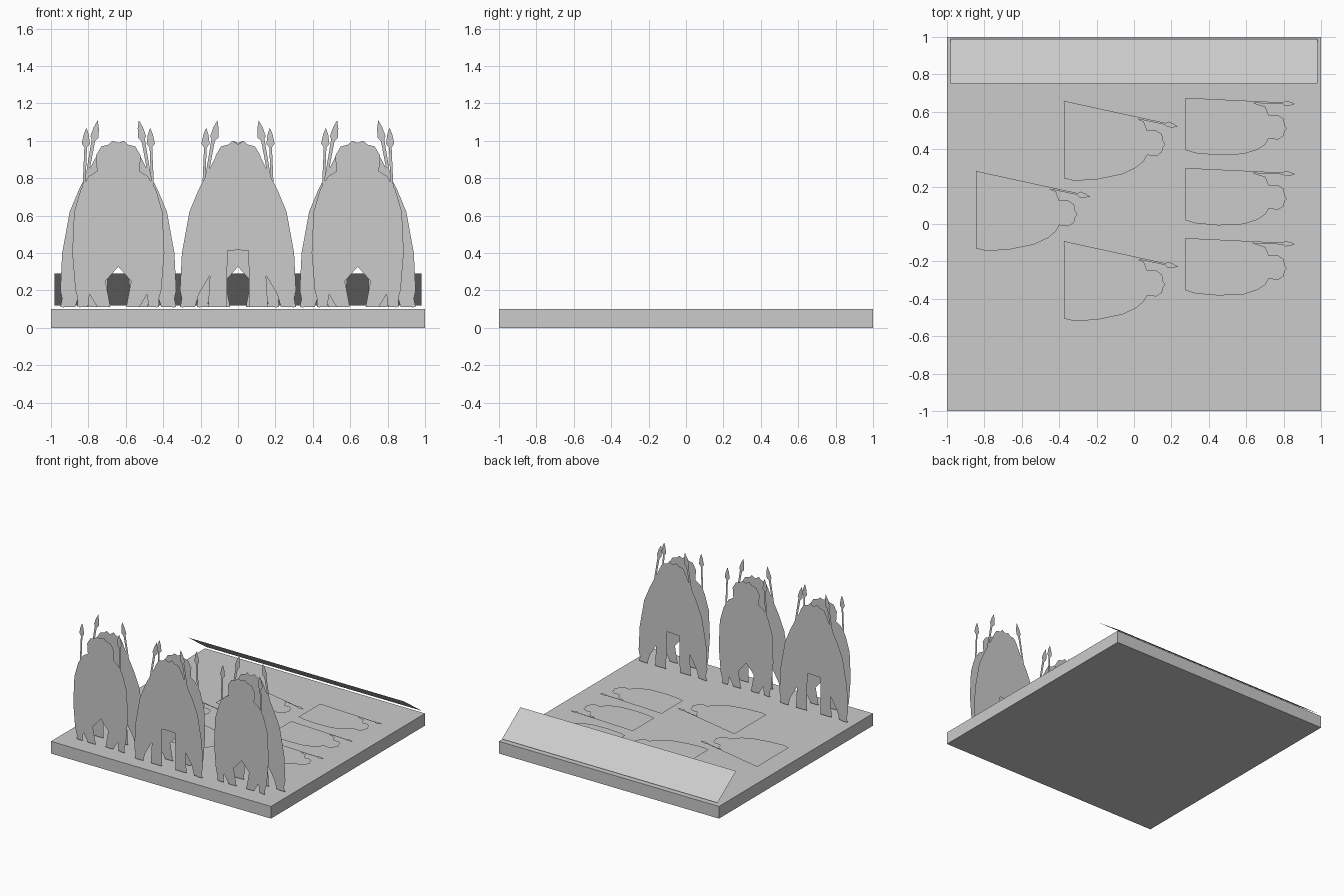
import bpy, bmesh
from mathutils import Vector

cube = bpy.data.objects.get("Cube")
if cube:
    bpy.data.objects.remove(cube, do_unlink=True)

grey = bpy.data.materials.new("plain grey")
grey.use_nodes = True
colour = (0.6, 0.6, 0.6, 1)
grey.diffuse_color = colour
grey.node_tree.nodes["Principled BSDF"].inputs["Base Color"].default_value = colour

# Cloaked warrior outline (across, up): cloak, helmet, far shoulder, feet
CLOAK = [(-.29, .11), (-.31, .2), (-.3, .4), (-.26, .62), (-.21, .74), (-.16, .81),
         (-.11, .84), (-.12, .92), (-.09, .97), (-.05, .98), (-.03, 1), (0, .98),
         (.05, .97), (.08, .92), (.08, .84), (.15, .81), (.19, .7), (.22, .5),
         (.27, .3), (.31, .11), (.26, .11), (.2, .28), (.13, .33), (.09, .41),
         (-.07, .42), (-.09, .25), (-.06, .11), (-.16, .11), (-.13, .2),
         (-.15, .28), (-.21, .18), (-.23, .11)]


def finish(name, bm):
    mesh = bpy.data.meshes.new(name)
    bm.to_mesh(mesh)
    bm.free()
    mesh.materials.append(grey)
    obj = bpy.data.objects.new(name, mesh)
    bpy.context.collection.objects.link(obj)
    return obj


def spear_outline(butt, tip):
    """Thin shaft with a leaf-shaped head, from butt to tip."""
    butt, tip = Vector(butt), Vector(tip)
    along = (tip - butt).normalized()
    side = Vector((along.y, -along.x))
    right = [(0, .009), (.89, .007), (.91, .022), (.96, .014)]
    edge = [butt.lerp(tip, t) + side * w for t, w in right]
    back = [butt.lerp(tip, t) - side * w for t, w in reversed(right)]
    return edge + [tip] + back


def narrow(point):
    """Taper the wide cloak toward the feet for the slimmer figure."""
    x, z = point
    return x * (1 - max(0, .85 - z) * .4), z


WIDE = (CLOAK, spear_outline((.3, .11), (.11, 1.11)))
SLIM = ([narrow(p) for p in CLOAK], spear_outline((.21, .11), (.17, 1.07)))


def flat_figure(name, outlines, place):
    """Paper-flat figure; place maps (across, up) to a 3D point."""
    bm = bmesh.new()
    for outline in outlines:
        bm.faces.new([bm.verts.new(place(x, z)) for x, z in outline])
    bmesh.ops.triangulate(bm, faces=bm.faces[:])
    return finish(name, bm)


def standing(name, outlines, cx, y):
    """Figure and its mirrored twin, back to back."""
    for label, sign in (("left", 1), ("right", -1)):
        depth = y - sign * .003
        flat_figure(name + "_" + label, outlines,
                    lambda x, z: (cx + sign * x, depth, z))


def lying(name, outlines, x0, y0, spread):
    flat_figure(name, outlines,
                lambda x, z: (x0 + (z - .11) * .61, y0 + x * spread, .11))


# Square base slab
bm = bmesh.new()
bmesh.ops.create_cube(bm, size=2)
for v in bm.verts:
    v.co.z = .1 if v.co.z > 0 else 0
finish("base_slab", bm)

# Tilted panel along the back edge
bm = bmesh.new()
panel = [(-.98, .75, .29), (.98, .75, .29), (.98, .99, .12), (-.98, .99, .12)]
bm.faces.new([bm.verts.new(p) for p in panel])
finish("tilted_panel", bm)

# Three standing pairs: slim in front at the sides, wide in front at the centre
for side, cx, wide_y, slim_y in (("west", -.64, -.745, -.87),
                                 ("centre", 0, -.9, -.78),
                                 ("east", .64, -.745, -.87)):
    standing("wide_warrior_" + side, WIDE, cx, wide_y)
    standing("slim_warrior_" + side, SLIM, cx, slim_y)

# Flat silhouettes lying on the slab
for i, (x0, y0) in enumerate([(-.375, .445), (-.845, .07), (-.375, -.305)]):
    lying(f"wide_silhouette_{i}", WIDE, x0, y0, .69)
for i in range(3):
    lying(f"slim_silhouette_{i}", SLIM, .275, .53 - .375 * i, .66)
